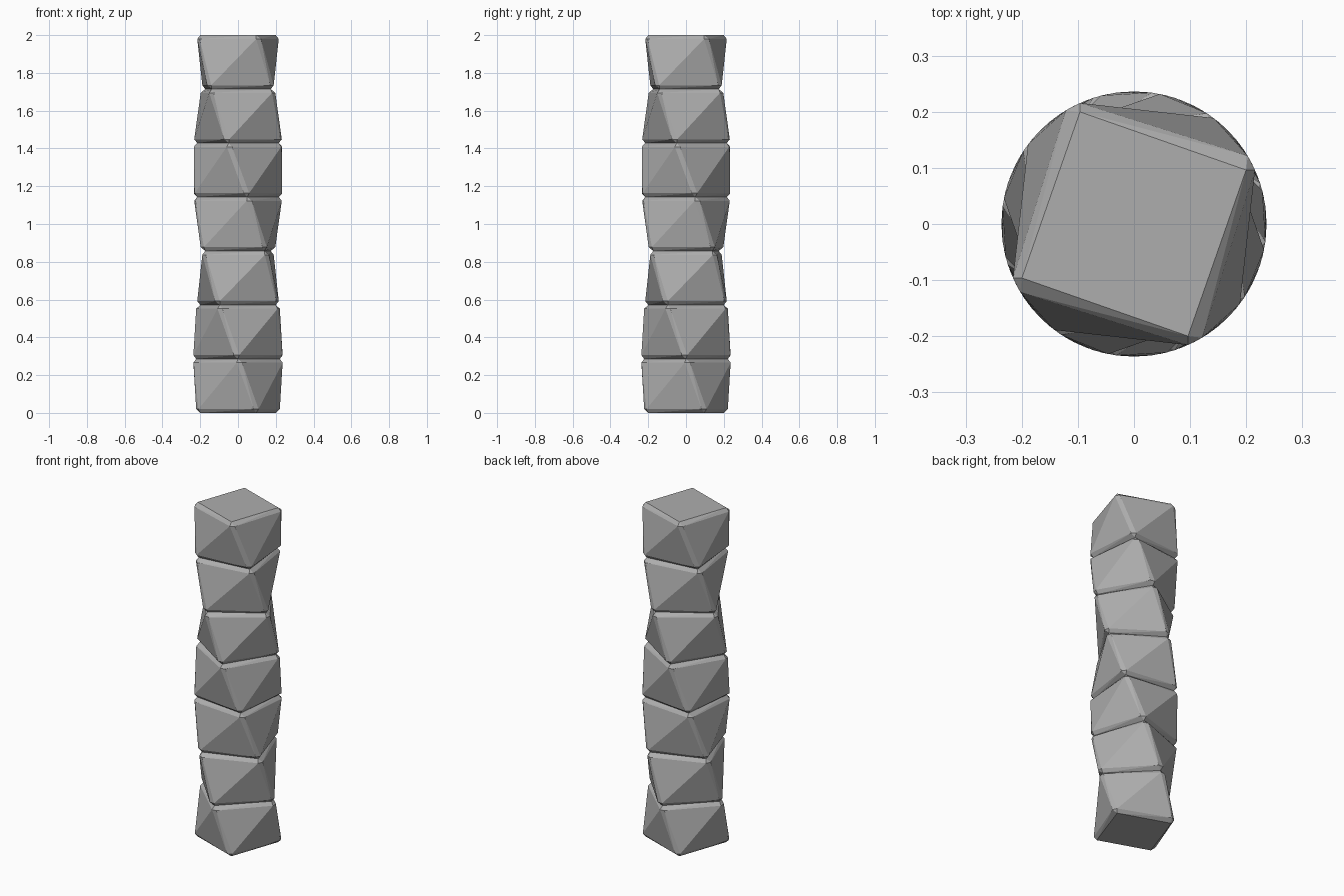
import bpy, bmesh
from math import pi
from mathutils import Matrix

if "Cube" in bpy.data.objects:
    bpy.data.objects.remove(bpy.data.objects["Cube"])

COUNT, SIDE, HEIGHT, BEVEL = 7, 0.3536, 2.0, 0.02
STEP = pi / COUNT            # twist per block, half a turn in total
BLOCK = HEIGHT / COUNT

grey = bpy.data.materials.new("dark_grey")
grey.diffuse_color = (0.42, 0.42, 0.42, 1)
grey.use_nodes = True
grey.node_tree.nodes["Principled BSDF"].inputs["Base Color"].default_value = grey.diffuse_color


def twisted_block(level):
    bm = bmesh.new()
    # chamfered box
    bmesh.ops.create_cube(bm, size=1, matrix=Matrix.Diagonal((SIDE, SIDE, BLOCK, 1)))
    bmesh.ops.bevel(bm, geom=bm.edges[:], offset=BEVEL, offset_type='OFFSET',
                    segments=1, profile=0.5, affect='EDGES')
    bmesh.ops.translate(bm, verts=bm.verts[:], vec=(0, 0, (level + 0.5) * BLOCK))
    # twist it clockwise going up
    for v in bm.verts:
        angle = STEP * (1 - v.co.z / BLOCK) + pi / 4
        v.co = Matrix.Rotation(angle, 3, 'Z') @ v.co
    # split the warped sides along their convex diagonal
    bmesh.ops.triangulate(bm, faces=[f for f in bm.faces if len(f.verts) == 4],
                          quad_method='SHORT_EDGE')
    name = f"twisted_block_{level + 1}"
    mesh = bpy.data.meshes.new(name)
    bm.to_mesh(mesh)
    bm.free()
    mesh.materials.append(grey)
    bpy.context.collection.objects.link(bpy.data.objects.new(name, mesh))


# column of stacked blocks
for level in range(COUNT):
    twisted_block(level)
